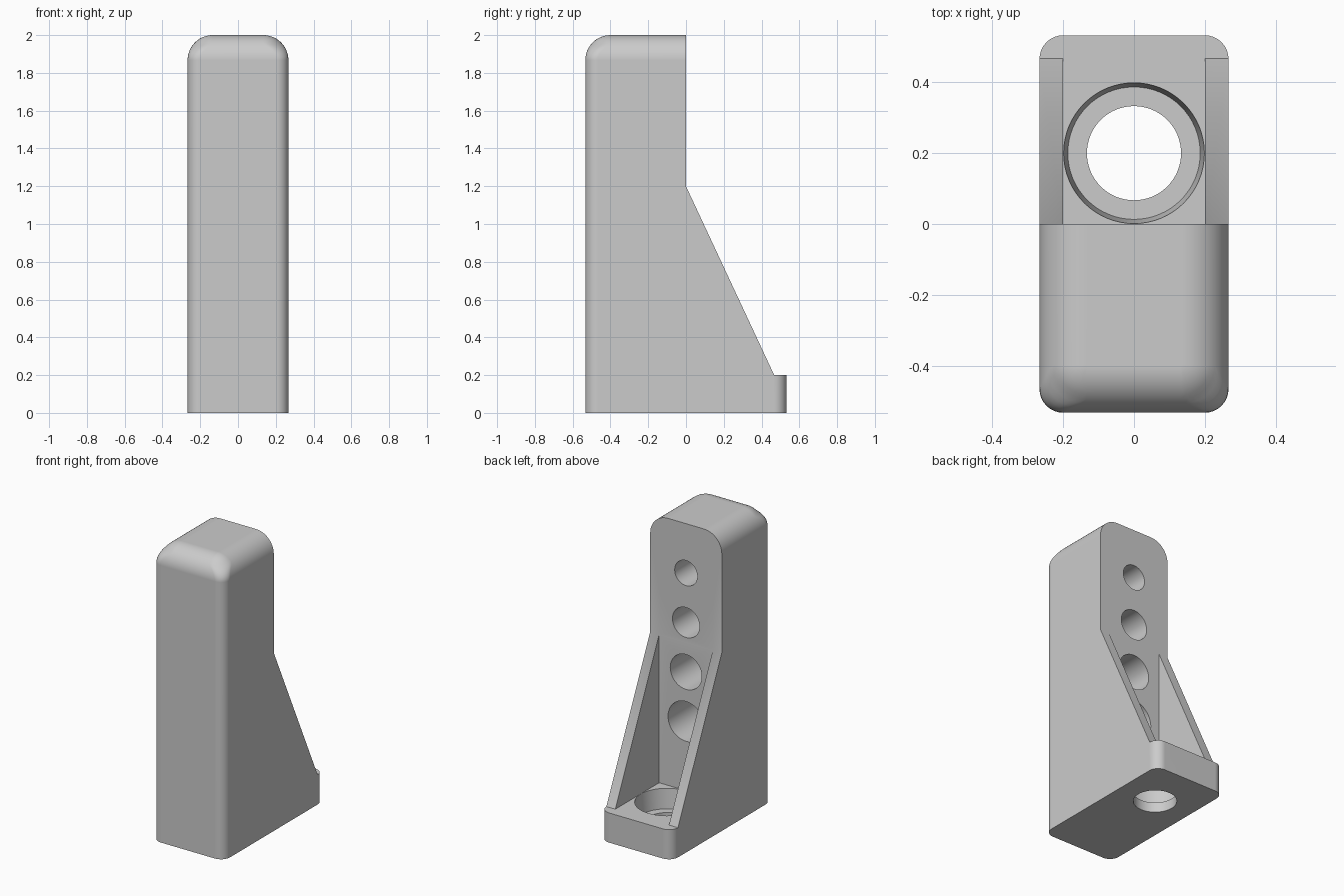
import bpy, bmesh
from math import sin, cos, pi, radians
from mathutils import Matrix

HALF_W, HALF_D, HEIGHT = 0.267, 0.533, 2.0
EDGE_R, TOP_R = 0.067, 0.133
FLOOR = 0.2

cube = bpy.data.objects.get("Cube")
if cube:
    bpy.data.objects.remove(cube, do_unlink=True)

grey = bpy.data.materials.new("light_grey")
grey.use_nodes = True
tone = (0.6, 0.6, 0.6, 1)
grey.diffuse_color = tone
grey.node_tree.nodes["Principled BSDF"].inputs["Base Color"].default_value = tone


def make_object(name, bm):
    bmesh.ops.recalc_face_normals(bm, faces=bm.faces)
    mesh = bpy.data.meshes.new(name)
    bm.to_mesh(mesh)
    bm.free()
    obj = bpy.data.objects.new(name, mesh)
    bpy.context.collection.objects.link(obj)
    mesh.materials.append(grey)
    return obj


def rounded_rect(hx, hy, r, steps=8):
    points = []
    for i, (sx, sy) in enumerate([(1, 1), (-1, 1), (-1, -1), (1, -1)]):
        for k in range(steps + 1):
            a = (i + k / steps) * pi / 2
            points.append((sx * (hx - r) + r * cos(a), sy * (hy - r) + r * sin(a)))
    return points


def rounded_block(name):
    """Stack of rounded outlines that shrink along the top fillet."""
    levels = [(0, 0, EDGE_R)]
    for k in range(13):
        a = k / 12 * pi / 2
        inset = TOP_R * (1 - cos(a))
        r = max(0.003, min(EDGE_R + inset, TOP_R - inset))
        levels.append((HEIGHT - TOP_R + TOP_R * sin(a), inset, r))
    bm = bmesh.new()
    rings = [[bm.verts.new((x, y, z)) for x, y in
              rounded_rect(HALF_W - d, HALF_D - d, r)] for z, d, r in levels]
    n = len(rings[0])
    for low, high in zip(rings, rings[1:]):
        for i in range(n):
            j = (i + 1) % n
            bm.faces.new((low[i], low[j], high[j], high[i]))
    bm.faces.new(rings[0])
    bm.faces.new(rings[-1])
    return make_object(name, bm)


def side_prism(name, profile, half_width):
    """Extrude a (y, z) profile across x."""
    bm = bmesh.new()
    face = bm.faces.new([bm.verts.new((-half_width, y, z)) for y, z in profile])
    out = bmesh.ops.extrude_face_region(bm, geom=[face])
    moved = [v for v in out["geom"] if isinstance(v, bmesh.types.BMVert)]
    bmesh.ops.translate(bm, verts=moved, vec=(2 * half_width, 0, 0))
    return make_object(name, bm)


def round_cutter(name, r_low, r_high, depth, matrix):
    bm = bmesh.new()
    bmesh.ops.create_cone(bm, cap_ends=True, segments=64, radius1=r_low,
                          radius2=r_high, depth=depth, matrix=matrix)
    return make_object(name, bm)


def cut(target, cutter):
    mod = target.modifiers.new(cutter.name, 'BOOLEAN')
    mod.operation, mod.solver, mod.object = 'DIFFERENCE', 'EXACT', cutter
    bpy.context.view_layer.objects.active = target
    bpy.ops.object.modifier_apply(modifier=mod.name)
    bpy.data.objects.remove(cutter, do_unlink=True)


bracket = rounded_block("bracket_body")

# Sloped back outline, then the pocket between the two side ribs
cut(bracket, side_prism("slope_cutter", [(0, 2.2), (0, 1.2), (0.467, FLOOR),
                                         (0.7, FLOOR), (0.7, 2.2)], 0.5))
cut(bracket, side_prism("pocket_cutter", [(0, 1.5), (0, FLOOR), (0.7, FLOOR),
                                          (0.7, 1.5)], 0.2))

# Stepped screw hole through the foot
cut(bracket, round_cutter("recess_cutter", 0.187, 0.199, 0.135,
                          Matrix.Translation((0, 0.2, 0.1345))))
cut(bracket, round_cutter("bore_cutter", 0.133, 0.133, 0.3,
                          Matrix.Translation((0, 0.2, 0))))

# Four blind holes in the upright, growing downwards
for i in range(4):
    r = 0.0845 + 0.0165 * i
    place = Matrix.Translation((0, -0.1, 1.667 - i / 3)) @ Matrix.Rotation(radians(90), 4, 'X')
    cut(bracket, round_cutter("blind_hole_cutter", r, r, 0.6, place))

# Smooth fillets with crisp edges and flat panels
bpy.ops.object.select_all(action='DESELECT')
bracket.select_set(True)
bpy.context.view_layer.objects.active = bracket
bpy.ops.object.shade_smooth_by_angle(angle=radians(30))
weighted = bracket.modifiers.new("flat_panels", 'WEIGHTED_NORMAL')
weighted.keep_sharp = True
